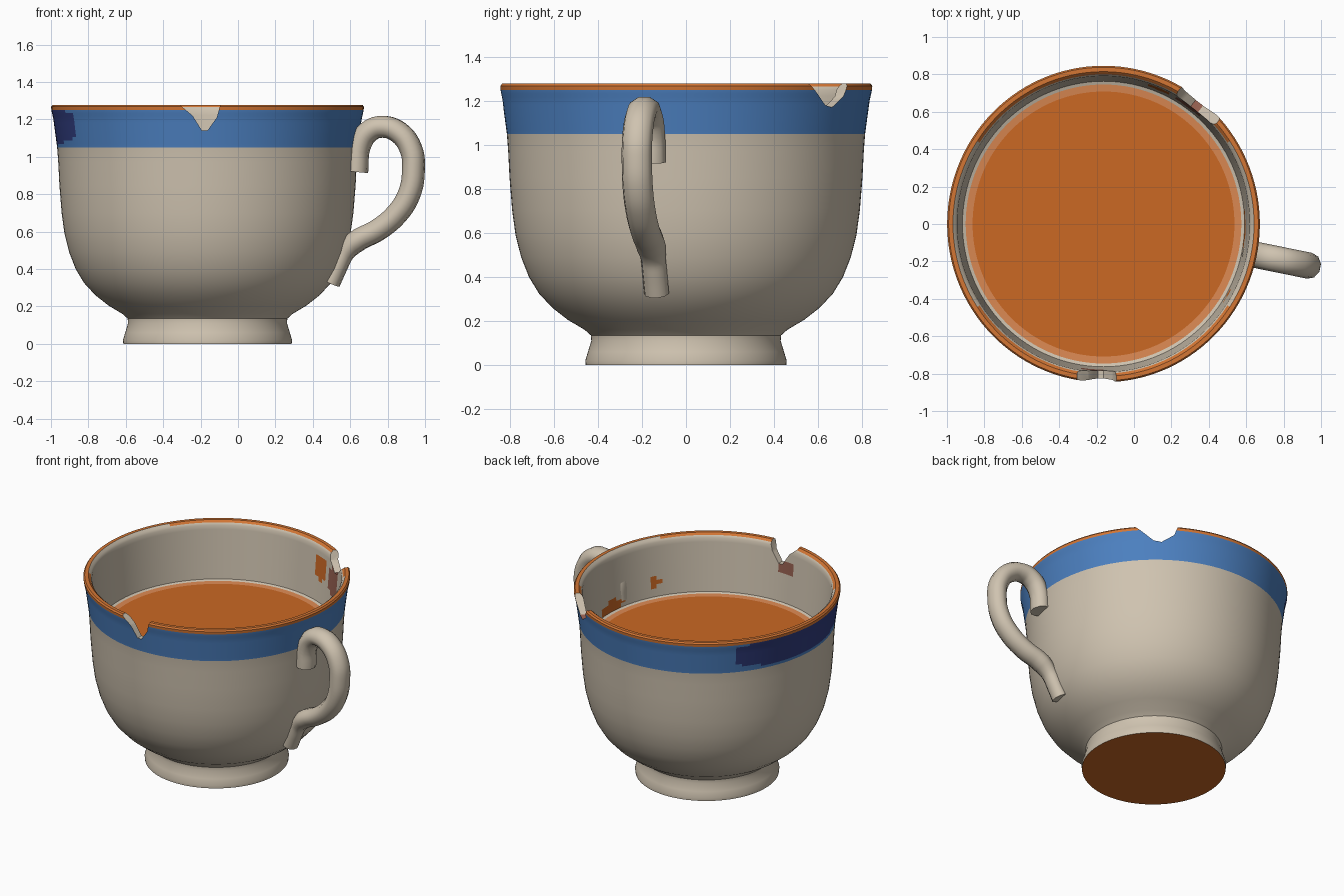
import bpy, bmesh, math
from mathutils import Vector

if "Cube" in bpy.data.objects:
    bpy.data.objects.remove(bpy.data.objects["Cube"])

CENTRE = Vector((-0.163, 0, 0))
SEG = 120
TEA_Z = 0.88


def material(name, r, g, b):
    lin = [((c / 255 + 0.055) / 1.055) ** 2.4 for c in (r, g, b)] + [1]
    m = bpy.data.materials.new(name)
    m.diffuse_color = lin
    m.use_nodes = True
    bsdf = m.node_tree.nodes["Principled BSDF"]
    bsdf.inputs["Base Color"].default_value = lin
    bsdf.inputs["Roughness"].default_value = 0.8
    return m


MATS = [material("cream glaze", 207, 195, 176),
        material("blue band", 76, 128, 192),
        material("dark blue patch", 48, 60, 125),
        material("orange", 203, 104, 36),
        material("rim orange", 212, 118, 52),
        material("pale tea edge", 218, 136, 82),
        material("bare clay brown", 150, 96, 80)]
CREAM, BLUE, NAVY, ORANGE, RIM, PALE, CLAY = range(len(MATS))


def add_object(name, bm):
    mesh = bpy.data.meshes.new(name)
    bmesh.ops.recalc_face_normals(bm, faces=bm.faces)
    bm.to_mesh(mesh)
    bm.free()
    for m in MATS:
        mesh.materials.append(m)
    ob = bpy.data.objects.new(name, mesh)
    ob.location = CENTRE
    bpy.context.collection.objects.link(ob)
    return ob


def lathe(profile):
    """Spin (radius, height) points; a zero radius closes the end."""
    bm = bmesh.new()
    rings = []
    for r, z in profile:
        n = SEG if r else 1
        rings.append([bm.verts.new((r * math.cos(math.tau * i / SEG),
                                    r * math.sin(math.tau * i / SEG) * 1.012, z)) for i in range(n)])
    for a, b in zip(rings, rings[1:]):
        for i in range(SEG):
            j = (i + 1) % SEG
            quad = [a[i % len(a)], a[j % len(a)], b[j % len(b)], b[i % len(b)]]
            bm.faces.new(list(dict.fromkeys(quad)))
    return bm


def ramp(p, q, steps):
    """Evenly spaced profile points from p up to, not including, q."""
    return [tuple(Vector(p).lerp(Vector(q), i / steps)) for i in range(steps)]


def smooth(ob, angle=40):
    bpy.ops.object.select_all(action='DESELECT')
    ob.select_set(True)
    bpy.context.view_layer.objects.active = ob
    bpy.ops.object.shade_smooth_by_angle(angle=math.radians(angle))


# Cup wall: foot, bowl, band and rim outside, then the inner bowl
outer = [(0, 0), (0.45, 0), (0.452, 0.02), (0.44, 0.06), (0.425, 0.11), (0.427, 0.135),
         (0.455, 0.16), (0.53, 0.205), (0.6, 0.26), (0.66, 0.325), (0.705, 0.4), (0.74, 0.49),
         (0.765, 0.59), (0.78, 0.7), (0.792, 0.85), (0.798, 0.97)]
band = ramp((0.804, 1.05), (0.824, 1.2), 8) + ramp((0.824, 1.2), (0.835, 1.25), 3)
lip = [(0.835, 1.25), (0.836, 1.268), (0.828, 1.278), (0.805, 1.278), (0.79, 1.265)]
inner = ramp((0.782, 1.25), (0.752, 0.86), 14) + [
    (0.752, 0.86), (0.73, 0.6), (0.65, 0.4), (0.5, 0.25), (0.3, 0.17), (0, 0.16)]
bm = lathe(outer + band + lip + inner)


def near(az, z, az0, z0, half_az, half_z, power=2):
    d = (az - az0 + 180) % 360 - 180
    return abs(d / half_az) ** power + abs((z - z0) / half_z) ** power < 1


# Inner stains: (azimuth, height, half angle, half height, colour)
STAINS = [(54, 1.1, 7, 0.1, CLAY), (68, 1.12, 5, 0.08, ORANGE), (266, 1.12, 5, 0.05, CLAY),
          (331, 0.99, 3, 0.04, ORANGE), (358, 0.92, 9, 0.04, ORANGE)]
for f in bm.faces:
    c = f.calc_center_median()
    az, r = math.degrees(math.atan2(c.y, c.x)), math.hypot(c.x, c.y)
    if c.z < 0.005:
        f.material_index = ORANGE
    elif c.z > 1.25:
        f.material_index = RIM if r > 0.8 else CREAM
    elif c.z > 1.05 and r > 0.795:
        f.material_index = NAVY if near(az, c.z, 174, 1.165, 37, 0.092, 4) else BLUE
    elif r < 0.785 and c.z > TEA_Z - 0.02:
        for a, z, ha, hz, colour in STAINS:
            if near(az, c.z, a, z, ha, hz):
                f.material_index = colour
cup = add_object("cup_body", bm)


# Chipped notches in the rim, cut by radial prisms
def chip(name, azimuth, outline, clay_faces):
    b = bmesh.new()
    a = math.radians(azimuth)
    out, side = Vector((math.cos(a), math.sin(a), 0)), Vector((-math.sin(a), math.cos(a), 0))
    ends = [[b.verts.new(out * d + side * t + Vector((0, 0, z))) for t, z in outline] for d in (0.6, 1)]
    n = len(outline)
    b.faces.new(ends[0])
    b.faces.new(ends[1])
    for i in range(n):
        j = (i + 1) % n
        f = b.faces.new((ends[0][i], ends[0][j], ends[1][j], ends[1][i]))
        f.material_index = CLAY if i in clay_faces else CREAM
    cutter = add_object(name, b)
    cutter.hide_render = True
    mod = cup.modifiers.new(name, 'BOOLEAN')
    mod.operation = 'DIFFERENCE'
    mod.solver = 'EXACT'
    mod.object = cutter
    bpy.context.view_layer.objects.active = cup
    bpy.ops.object.modifier_apply(modifier=name)
    bpy.data.objects.remove(cutter)


chip("front_chip", 270, [(-0.15, 1.32), (-0.14, 1.27), (-0.08, 1.22), (-0.03, 1.14), (0, 1.14),
                         (0.05, 1.21), (0.08, 1.32)], ())
chip("back_chip", 52, [(-0.17, 1.32), (-0.14, 1.27), (-0.03, 1.18), (0.02, 1.17),
                       (0.1, 1.22), (0.14, 1.32)], (2,))
smooth(cup)

# Tea surface with a paler edge that meets the wall
bm = lathe([(0, TEA_Z), (0.7, TEA_Z), (0.737, TEA_Z + 0.003), (0.757, TEA_Z + 0.01)])
for f in bm.faces:
    c = f.calc_center_median()
    r = math.hypot(c.x, c.y)
    f.material_index = ORANGE if r < 0.7 else PALE if r < 0.737 else CREAM
tea = add_object("tea", bm)
for f in tea.data.polygons:
    if f.normal.z < 0:
        f.flip()

# Handle: a swept, slightly flattened tube turned about the cup axis
path = [(0.635, 0.92), (0.65, 1.06), (0.70, 1.135), (0.77, 1.16), (0.86, 1.13), (0.925, 1.04),
        (0.938, 0.93), (0.915, 0.8), (0.85, 0.695), (0.75, 0.61), (0.63, 0.545), (0.57, 0.48),
        (0.535, 0.41), (0.497, 0.325)]
curve = bpy.data.curves.new("handle", 'CURVE')
curve.dimensions = '3D'
curve.bevel_depth = 0.061
curve.bevel_resolution = 3
curve.resolution_u = 5
curve.use_fill_caps = True
spline = curve.splines.new('BEZIER')
spline.bezier_points.add(len(path) - 1)
TURN = -0.2
for i, (p, (x, z)) in enumerate(zip(spline.bezier_points, path)):
    p.co = ((x - CENTRE.x) / math.cos(TURN), 0, z)
    p.handle_left_type = p.handle_right_type = 'AUTO'
    p.radius = 0.82 if i > 10 else 1
curve.materials.append(MATS[CREAM])
handle = bpy.data.objects.new("handle", curve)
handle.location = CENTRE
handle.rotation_euler.z = TURN
handle.scale.y = 1.15
bpy.context.collection.objects.link(handle)
bpy.ops.object.select_all(action='DESELECT')
handle.select_set(True)
bpy.context.view_layer.objects.active = handle
bpy.ops.object.convert(target='MESH')
smooth(bpy.context.view_layer.objects.active, 50)
